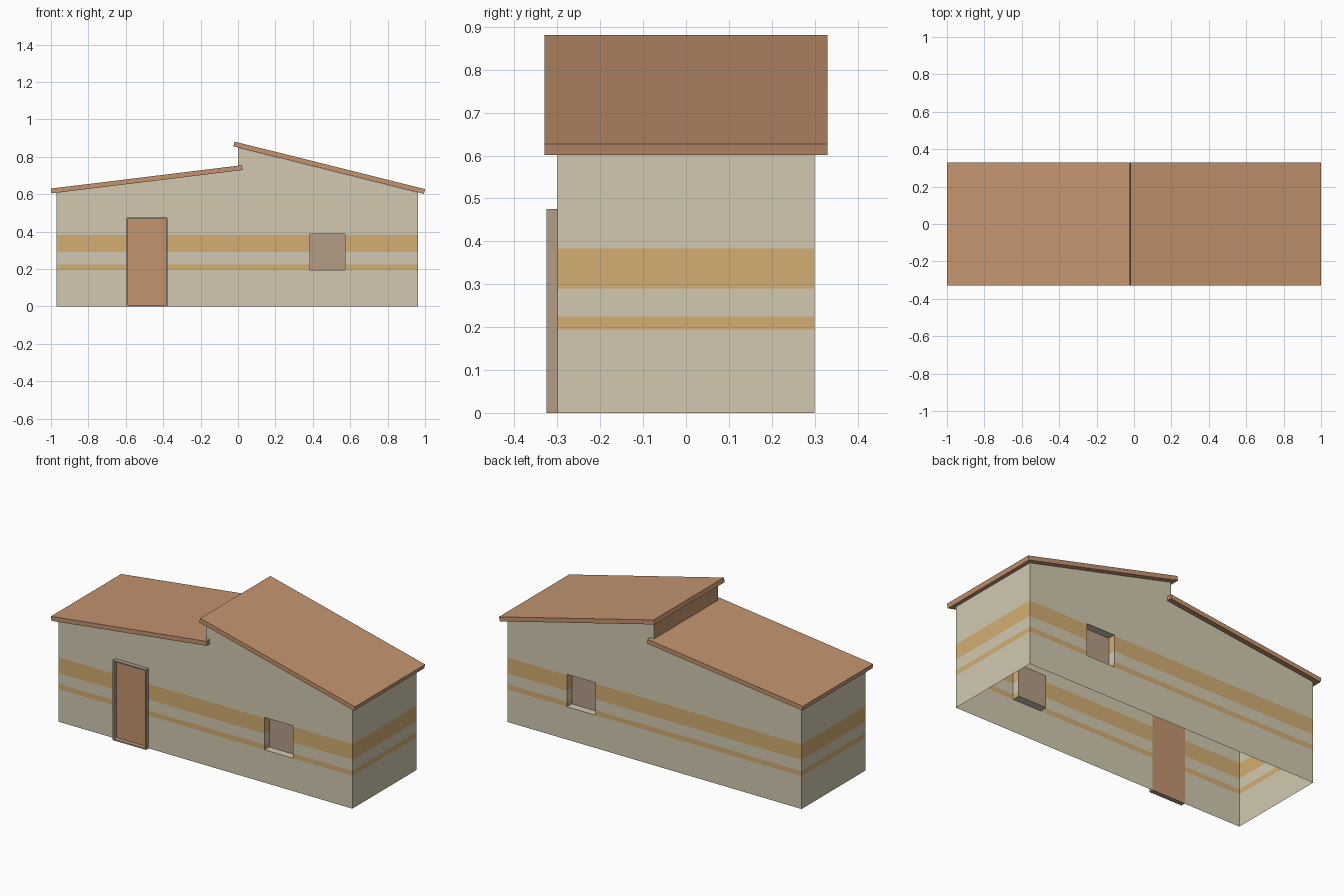
import bpy, bmesh
from mathutils import Vector

if "Cube" in bpy.data.objects:
    bpy.data.objects.remove(bpy.data.objects["Cube"])


def material(name, rgb):
    lin = [((c / 255 + 0.055) / 1.055) ** 2.4 for c in rgb]
    m = bpy.data.materials.new(name)
    m.diffuse_color = (*lin, 1)
    m.use_nodes = True
    m.node_tree.nodes["Principled BSDF"].inputs["Base Color"].default_value = m.diffuse_color
    return m


PLASTER = material("beige_plaster", (210, 201, 176))
STRIPE = material("ochre_stripe", (211, 174, 115))
ROOF = material("terracotta_brown", (196, 148, 111))
TRIM = material("grey_brown_trim", (179, 158, 136))


def finish(bm, name, mats):
    me = bpy.data.meshes.new(name)
    bm.to_mesh(me)
    bm.free()
    for m in mats:
        me.materials.append(m)
    ob = bpy.data.objects.new(name, me)
    bpy.context.collection.objects.link(ob)
    return ob


def prism(profile, half_depth, sides):
    """Profile in x/z (counter-clockwise from the front) swept along y."""
    bm = bmesh.new()
    f = [bm.verts.new((x, -half_depth, z)) for x, z in profile]
    b = [bm.verts.new((x, half_depth, z)) for x, z in profile]
    bm.faces.new(f)
    bm.faces.new(b[::-1])
    for i in sides:
        j = (i + 1) % len(f)
        bm.faces.new((f[j], f[i], b[i], b[j]))
    return bm


DEPTH = 0.3
WIN_X, WIN_Z = (0.385, 0.573), (0.195, 0.388)
DOOR_X, DOOR_TOP = (-0.597, -0.378), 0.476
BANDS = [(0.195, 0.225), (0.29, 0.383)]

# Wall shell: open at the floor and under the roof, with the step riser
bm = prism([(-0.971, 0), (0.963, 0), (0.963, 0.609), (0, 0.849),
            (0, 0.727), (-0.971, 0.608)], DEPTH, (1, 3, 5))
bm.normal_update()
cuts = [((x, 0, 0), (1, 0, 0)) for x in WIN_X + DOOR_X]
cuts += [((0, 0, z), (0, 0, 1)) for z in
         (0.195, 0.225, 0.29, 0.383, WIN_Z[1], DOOR_TOP)]
for co, no in cuts:
    bmesh.ops.bisect_plane(bm, geom=bm.verts[:] + bm.edges[:] + bm.faces[:],
                           plane_co=co, plane_no=no, dist=1e-5)


def wall_faces(side, xr, zr):
    """Faces of the front (-1) or back (1) wall inside a rectangle."""
    out = []
    for f in bm.faces:
        c = f.calc_center_median()
        if (xr[0] < c.x < xr[1] and zr[0] < c.z < zr[1]
                and abs(c.y - side * DEPTH) < 1e-4):
            out.append(f)
    return out


# Door opening
bmesh.ops.delete(bm, geom=wall_faces(-1, DOOR_X, (0, DOOR_TOP)), context='FACES')

# Recessed windows, front and back
panes = []
for s in (-1, 1):
    old = wall_faces(s, WIN_X, WIN_Z)
    res = bmesh.ops.extrude_face_region(bm, geom=old)["geom"]
    bmesh.ops.translate(bm, vec=(0, -s * 0.045, 0),
                        verts=[g for g in res if isinstance(g, bmesh.types.BMVert)])
    panes += [g for g in res if isinstance(g, bmesh.types.BMFace)]
    left = [f for f in old if f.is_valid and f not in panes]
    if left:
        bmesh.ops.delete(bm, geom=left, context='FACES')

# Stripes by height, riser in roof colour, panes in trim colour
bm.normal_update()
for f in bm.faces:
    c = f.calc_center_median()
    f.material_index = int(any(a < c.z < b for a, b in BANDS)
                           and abs(f.normal.z) < 0.5)
    if abs(c.x) < 1e-4 and abs(f.normal.x) > 0.9:
        f.material_index = 2
for f in panes:
    f.material_index = 3
finish(bm, "walls", [PLASTER, STRIPE, ROOF, TRIM])


# Roof slabs: sloping boards with square-cut ends
def roof(name, a, b, thick=0.026):
    a, b = Vector(a), Vector(b)
    d = (b - a).normalized()
    n = Vector((d.y, -d.x)) * thick
    finish(prism([a + n, b + n, b, a], 0.33, range(4)), name, [ROOF])


roof("low_roof", (-1.0, 0.63), (0.022, 0.755))
roof("high_roof", (-0.018, 0.881), (1.0, 0.627))

# Door: raised frame with a sunken panel
bm = bmesh.new()
bmesh.ops.create_cube(bm, size=1)
for v in bm.verts:
    v.co = (DOOR_X[v.co.x > 0], -0.298 if v.co.y > 0 else -0.325,
            DOOR_TOP if v.co.z > 0 else 0)
bm.normal_update()
front = min(bm.faces, key=lambda f: f.calc_center_median().y)
back = max(bm.faces, key=lambda f: f.calc_center_median().y)
back.material_index = 1
bmesh.ops.inset_region(bm, faces=[front], thickness=0.011)
panel = bmesh.ops.extrude_discrete_faces(bm, faces=[front])["faces"][0]
for v in panel.verts:
    v.co.y += 0.025
panel.material_index = 1
bmesh.ops.recalc_face_normals(bm, faces=bm.faces[:])
finish(bm, "door", [TRIM, ROOF])
